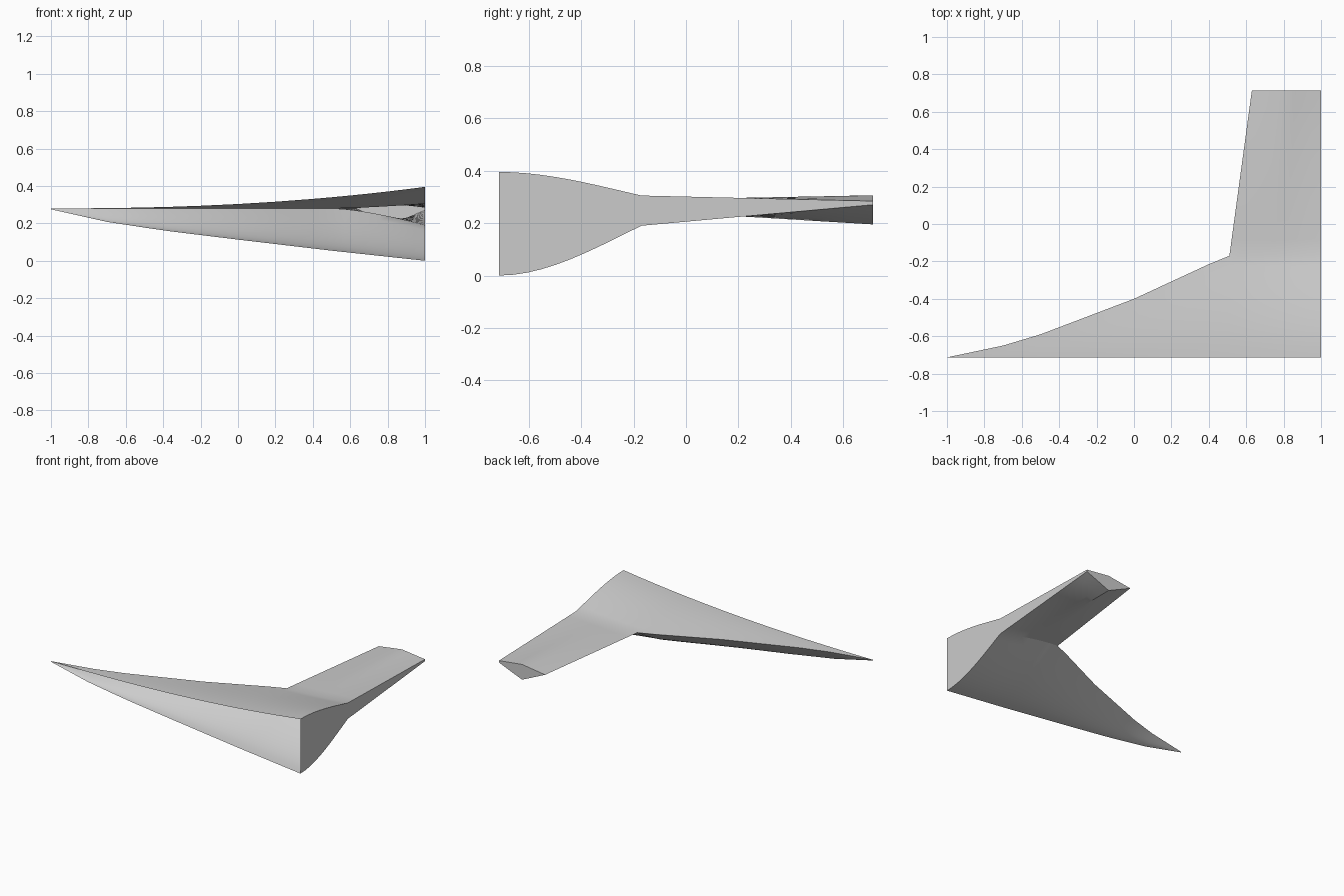
import bpy
import bmesh
from mathutils import Vector

cube = bpy.data.objects.get("Cube")
if cube:
    bpy.data.objects.remove(cube, do_unlink=True)

FRONT, KINK, BACK = -0.713, -0.17, 0.713    # y of the three main stations
NOTCH, TIP_IN = 0.51, 0.63                  # x of the inner edge of the short arm
EDGE_Z = 0.28                               # height of the sharp edge
REAR_EDGE = [(-1, FRONT), (-0.7, -0.65), (-0.5, -0.59), (0, -0.4), (0.4, -0.215), (NOTCH, KINK), (1, KINK)]
KEEL = [(-1, 0.275), (-0.7, 0.208), (-0.4, 0.162), (0, 0.113), (0.5, 0.054), (1, 0.0)]


def interp(points, x):
    for (x0, v0), (x1, v1) in zip(points, points[1:]):
        if x <= x1:
            return v0 + (v1 - v0) * (x - x0) / (x1 - x0)
    return points[-1][1]


def front_z(x, top):
    return EDGE_Z + 0.115 * ((x + 1) / 2) ** 2.3 if top else interp(KEEL, x)


def kink_z(x, top):
    c = max(0, (x - NOTCH) / (1 - NOTCH)) ** 1.5
    return EDGE_Z + (0.025 if top else -0.09) * c


def body_point(x, t, top):
    """Swept long arm: eases from the open front to the sharp rear edge."""
    y = FRONT + (interp(REAR_EDGE, x) - FRONT) * t
    ease = 1.6 * t ** 2 - 0.6 * t ** 3
    a, b = front_z(x, top), kink_z(x, top)
    return Vector((x, y, a + (b - a) * ease))


def arm_point(x, t, top):
    """Short arm: straight loft from the kink to a diamond-shaped tip."""
    c = (x - NOTCH) / (1 - NOTCH)
    tent = 1 - abs(2 * c - 1)
    z = EDGE_Z + (0.004 * c + 0.024 * tent if top else -0.01 * c - 0.08 * tent)
    tip = Vector((TIP_IN + (1 - TIP_IN) * c, BACK, z))
    return Vector((x, KINK, kink_z(x, top))).lerp(tip, t)


def skin(bm, rows):
    """Join neighbouring rows of points with quads."""
    grid = [[bm.verts.new(p) for p in row] for row in rows]
    for r0, r1 in zip(grid, grid[1:]):
        for i in range(len(r0) - 1):
            bm.faces.new((r0[i], r0[i + 1], r1[i + 1], r1[i]))


long_xs = [-1, -0.9, -0.8, -0.7, -0.6, -0.5, -0.35, -0.2, 0, 0.2, 0.4]
arm_xs = [NOTCH + (1 - NOTCH) * i / 8 for i in range(9)]
steps = [i / 10 for i in range(11)]

bm = bmesh.new()
# Upper and lower skins
for top in (True, False):
    skin(bm, [[body_point(x, t, top) for x in long_xs + arm_xs] for t in steps])
    skin(bm, [[arm_point(x, t, top) for x in arm_xs] for t in steps])
# Flat side wall and tip cap; the front stays open
for make in (body_point, arm_point):
    skin(bm, [[make(1, t, top) for t in steps] for top in (True, False)])
skin(bm, [[arm_point(x, 1, top) for x in arm_xs] for top in (True, False)])

bmesh.ops.remove_doubles(bm, verts=bm.verts, dist=0.0005)
bmesh.ops.dissolve_degenerate(bm, edges=bm.edges, dist=0.0001)
bmesh.ops.recalc_face_normals(bm, faces=bm.faces)

mesh = bpy.data.meshes.new("swept_wing_shell")
bm.to_mesh(mesh)
bm.free()
wing = bpy.data.objects.new("swept_wing_shell", mesh)
bpy.context.collection.objects.link(wing)

# Plain grey
grey = bpy.data.materials.new("light_grey")
grey.use_nodes = True
grey.diffuse_color = (0.6, 0.6, 0.6, 1)
grey.node_tree.nodes["Principled BSDF"].inputs["Base Color"].default_value = (0.6, 0.6, 0.6, 1)
mesh.materials.append(grey)

bpy.ops.object.select_all(action="DESELECT")
wing.select_set(True)
bpy.context.view_layer.objects.active = wing
bpy.ops.object.shade_smooth_by_angle(angle=0.5)
